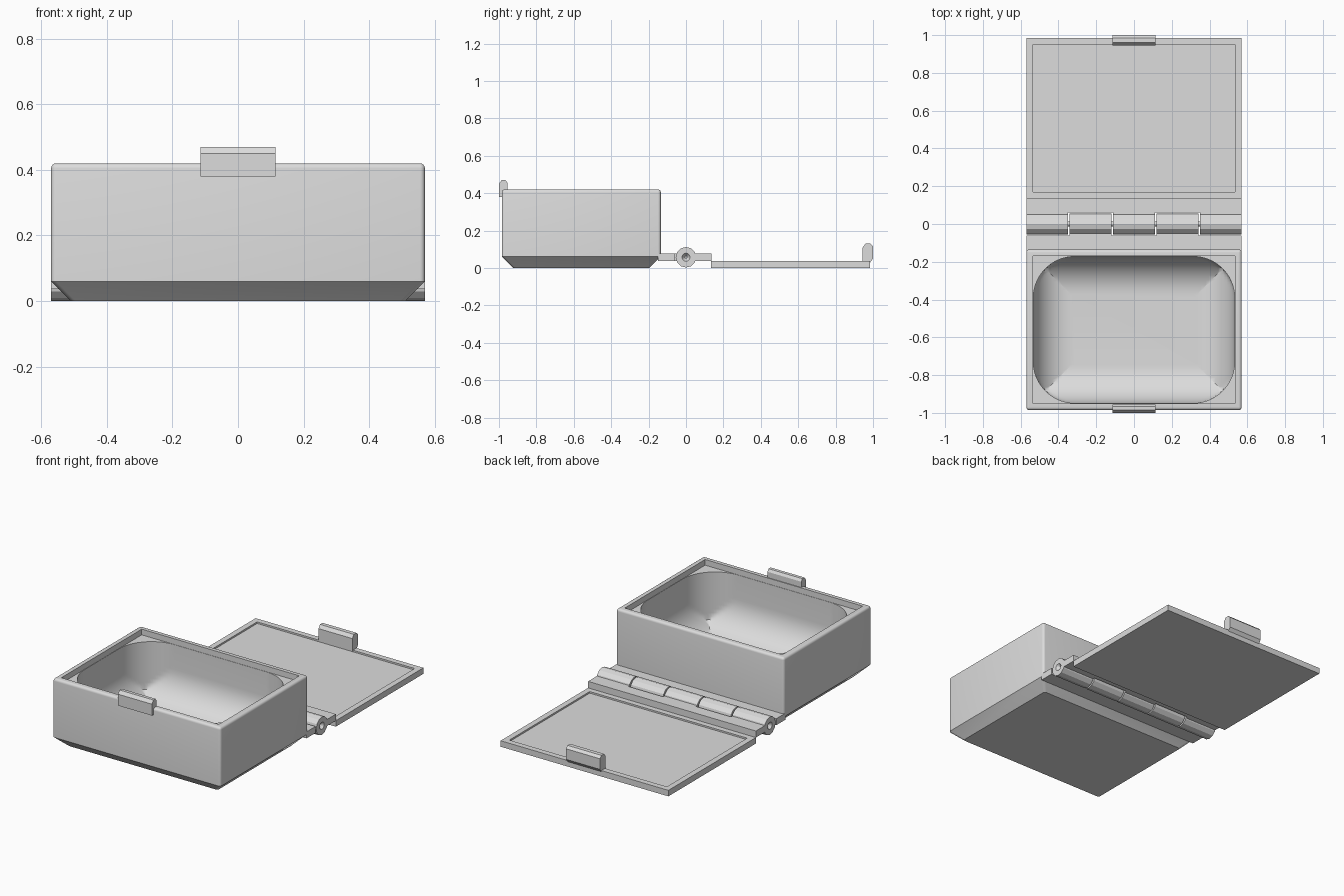
import bpy, bmesh, math
from mathutils import Vector

if "Cube" in bpy.data.objects:
    bpy.data.objects.remove(bpy.data.objects["Cube"], do_unlink=True)

grey = bpy.data.materials.new("plain grey plastic")
grey.use_nodes = True
colour = (0.72, 0.72, 0.72, 1)
grey.diffuse_color = colour
grey.node_tree.nodes["Principled BSDF"].inputs["Base Color"].default_value = colour


def finish(name, bm):
    bmesh.ops.remove_doubles(bm, verts=bm.verts, dist=1e-5)
    bmesh.ops.recalc_face_normals(bm, faces=bm.faces)
    mesh = bpy.data.meshes.new(name)
    bm.to_mesh(mesh)
    bm.free()
    mesh.materials.append(grey)
    obj = bpy.data.objects.new(name, mesh)
    bpy.context.collection.objects.link(obj)
    return obj


def ring(cy, hx, hy, z, radius=0.0, steps=0):
    """Rectangle outline, with rounded corners when steps > 0."""
    points = []
    for quarter, (sx, sy) in enumerate([(1, 1), (-1, 1), (-1, -1), (1, -1)]):
        for i in range(steps + 1):
            a = (quarter + (i / steps if steps else 0.5)) * math.pi / 2
            points.append(Vector((sx * (hx - radius) + radius * math.cos(a),
                                  cy + sy * (hy - radius) + radius * math.sin(a), z)))
    return points


def loft(name, rings):
    bm = bmesh.new()
    loops = [[bm.verts.new(p) for p in r] for r in rings]
    n = len(loops[0])
    for low, high in zip(loops, loops[1:]):
        for i in range(n):
            j = (i + 1) % n
            bm.faces.new((low[i], low[j], high[j], high[i]))
    bm.faces.new(loops[0])
    bm.faces.new(loops[-1])
    return finish(name, bm)


def block(name, x0, x1, y0, y1, z0, z1):
    rings = [[(x0, y0, z), (x1, y0, z), (x1, y1, z), (x0, y1, z)] for z in (z0, z1)]
    return loft(name, rings)


def extrude_x(name, profile, x0, x1):
    return loft(name, [[(x, y, z) for y, z in profile] for x in (x0, x1)])


def cut(obj, cutter):
    mod = obj.modifiers.new("cut", "BOOLEAN")
    mod.operation = "DIFFERENCE"
    mod.solver = "EXACT"
    mod.object = cutter
    cutter.hide_render = True
    bpy.ops.object.select_all(action="DESELECT")
    bpy.context.view_layer.objects.active = obj
    obj.select_set(True)
    bpy.ops.object.modifier_apply(modifier=mod.name)
    bpy.data.objects.remove(cutter, do_unlink=True)


WIDTH, DEPTH, TOP = 0.57, 0.425, 0.42
MID = 0.56          # distance of box and lid centres from the hinge axis
WALL, SOFT = 0.035, 0.015

# Box shell: chamfered base, softened upright and top edges
levels = [(0.06, 0.0), (0.0, 0.06)]
levels = [(0.06, 0.0), (0.0, 0.06), (0.0, TOP - SOFT)]
for i in range(1, 5):
    a = i / 4 * math.pi / 2
    levels.append((SOFT * (1 - math.cos(a)), TOP - SOFT + SOFT * math.sin(a)))
box = loft("box", [ring(-MID, WIDTH - d, DEPTH - d, z,
                        max(SOFT - d, 0.002) if z > 0.1 else SOFT, 4)
                   for d, z in levels])

# Ledge that receives the lid
inner_x, inner_y = WIDTH - WALL, DEPTH - WALL
cut(box, loft("ledge_cutter", [ring(-MID, inner_x, inner_y, z) for z in (TOP - WALL, 0.5)]))

# Cavity: rounded upright corners, walls sweeping into the floor
SWEEP, ROUND = 0.2, 0.22
cx, cy = inner_x - 0.002, inner_y - 0.002
outline = ring(0, cx, cy, 0, ROUND, 24)
rings = []
for i in range(13):
    a = i / 12 * math.pi / 2
    inset, z = SWEEP * (1 - math.sin(a)), WALL + SWEEP * (1 - math.cos(a))
    lx, ly = cx - inset, cy - inset
    rings.append([(max(-lx, min(lx, p.x)), max(-ly, min(ly, p.y)) - MID, z) for p in outline])
rings.append([(p.x, p.y - MID, TOP - 0.01) for p in outline])
cut(box, loft("cavity_cutter", rings))
bpy.ops.object.shade_smooth_by_angle(angle=math.radians(28))

# Lid with a shallow recessed panel
LID = 0.037
loft("lid", [ring(MID, WIDTH - d, DEPTH - d, z)
             for d, z in [(0, 0), (0, LID), (WALL, LID), (WALL, LID - 0.01)]])

# Clasp on the box front and catch on the lid edge
clasp = [(-1, 0.38), (-0.98, 0.38), (-0.955, 0.41), (-0.955, 0.455),
         (-0.965, 0.47), (-0.985, 0.47), (-1, 0.45)]
catch = [(1, 0.05), (0.985, 0.03), (0.945, 0.03), (0.945, 0.11),
         (0.96, 0.13), (0.985, 0.13), (1, 0.115)]
extrude_x("box_clasp", clasp, -0.115, 0.115)
extrude_x("lid_catch", catch, -0.115, 0.115)

# Hinge leaves
AXIS, RADIUS, GAP = 0.057, 0.055, 0.004
LEAF_LOW, LEAF_HIGH = 0.037, 0.077
block("box_leaf", -WIDTH, WIDTH, -0.15, -0.062, LEAF_LOW, LEAF_HIGH)
block("lid_leaf", -WIDTH, WIDTH, 0.062, 0.136, LEAF_LOW, LEAF_HIGH)

# Hinge knuckles, alternately joined to the lid leaf and the box leaf
edges = [-WIDTH, -0.345, -0.115, 0.115, 0.345, WIDTH]


def circle(x, r):
    return [(x, r * math.sin(i * math.tau / 12), AXIS + r * math.cos(i * math.tau / 12))
            for i in range(12)]


for k, (a, b) in enumerate(zip(edges, edges[1:])):
    x0 = a + (GAP if k > 0 else 0)
    x1 = b - (GAP if k < 4 else 0)
    # Conical dimple in both ends
    loft("knuckle", [circle(x0 + 0.02, 0.006), circle(x0, 0.022), circle(x0, RADIUS),
                     circle(x1, RADIUS), circle(x1, 0.022), circle(x1 - 0.02, 0.006)])
    side = 1 if k % 2 == 0 else -1
    y0, y1 = sorted((side * 0.045, side * 0.064))
    block("knuckle_tab", x0, x1, y0, y1, LEAF_LOW, LEAF_HIGH)

# Pivot pins bridging the gaps between knuckles
for x in edges[1:-1]:
    loft("pivot_pin", [circle(x - 0.02, 0.012), circle(x + 0.02, 0.012)])
